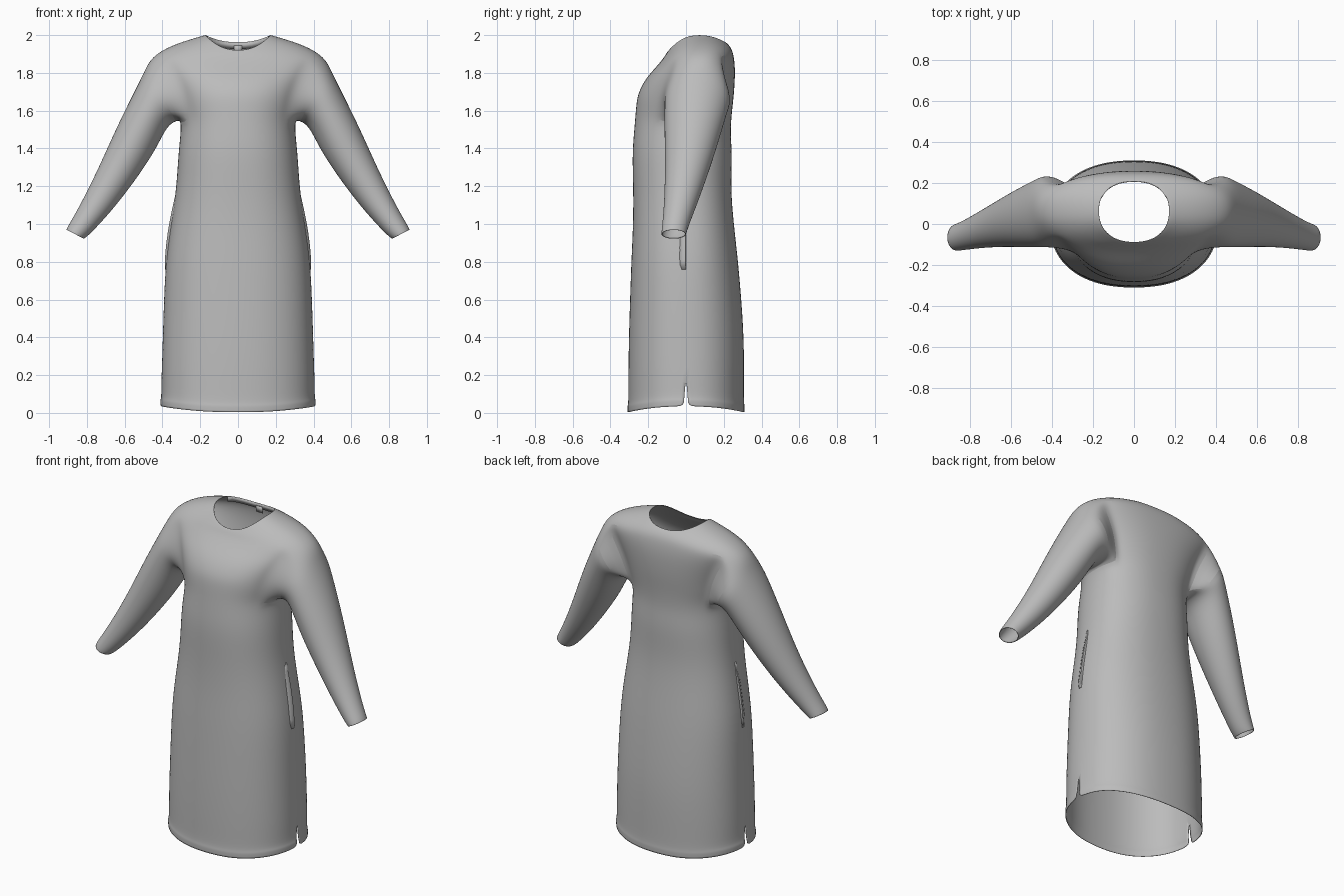
import bpy, bmesh, math
from mathutils import Vector

if "Cube" in bpy.data.objects:
    bpy.data.objects.remove(bpy.data.objects["Cube"])

N = 32  # columns around the body
cloth = bpy.data.materials.new("grey_cloth")
cloth.diffuse_color = (0.5, 0.5, 0.5, 1)
cloth.use_nodes = True
cloth.node_tree.nodes["Principled BSDF"].inputs["Base Color"].default_value = cloth.diffuse_color


def finish(bm, name, subsurf=0, thick=0.003):
    bmesh.ops.recalc_face_normals(bm, faces=bm.faces)
    me = bpy.data.meshes.new(name)
    bm.to_mesh(me)
    bm.free()
    ob = bpy.data.objects.new(name, me)
    bpy.context.collection.objects.link(ob)
    me.materials.append(cloth)
    if subsurf:
        m = ob.modifiers.new("smooth", 'SUBSURF')
        m.levels = m.render_levels = subsurf
    m = ob.modifiers.new("thickness", 'SOLIDIFY')
    m.thickness, m.offset = thick, -1
    for p in me.polygons:
        p.use_smooth = True
    bpy.context.view_layer.objects.active = ob
    ob.select_set(True)
    bpy.ops.object.shade_smooth_by_angle(angle=math.radians(40))
    ob.select_set(False)
    return ob


def power(v, e):
    return math.copysign(abs(v) ** e, v)


# body rings: half width, front y, back y, side y, z side, z front, z back
rings = [
    (.410, -.310, .310, .00, .035, .003, .003),
    (.412, -.312, .312, .00, .070, .040, .040),
    (.405, -.306, .308, .00, .080, .050, .050),
    (.406, -.307, .309, .00, .20, .19, .19),
    (.400, -.304, .308, .00, .40, .40, .40),
    (.393, -.297, .293, .00, .62, .62, .62),
    (.383, -.290, .275, .00, .82, .82, .82),
    (.356, -.281, .254, .00, 1.0, 1.0, 1.0),
    (.328, -.280, .238, .00, 1.18, 1.18, 1.18),
    (.318, -.286, .246, .00, 1.36, 1.36, 1.36),
    (.306, -.278, .237, .01, 1.47, 1.47, 1.47),
    (.302, -.270, .240, .03, 1.55, 1.56, 1.55),   # underarm
    (.325, -.265, .247, .04, 1.62, 1.63, 1.62),
    (.345, -.255, .255, .05, 1.69, 1.695, 1.69),
    (.385, -.215, .260, .06, 1.77, 1.77, 1.77),
    (.430, -.160, .260, .07, 1.84, 1.83, 1.84),
    (.462, -.120, .252, .08, 1.887, 1.878, 1.90),  # shoulder seam
    (.345, -.105, .240, .08, 1.950, 1.902, 1.93),
    (.235, -.098, .225, .07, 1.983, 1.912, 1.95),
    (.185, -.093, .213, .065, 1.998, 1.918, 1.96),
    (.172, -.090, .208, .065, 2.0, 1.920, 1.962),  # neckline
]
UNDER, SEAM, SLIT, HOLE = 11, 16, 3, 3


def ring_point(r, i):
    hw, yf, yb, yc, zs, zf, zb = r
    a = 2 * math.pi * i / N
    s, c = math.sin(a), math.cos(a)
    ext, z = (yb, zb) if s > 0 else (yf, zf)
    return Vector((hw * power(c, .88), yc + (ext - yc) * abs(s) ** .88,
                   zs + (z - zs) * s * s))


bm = bmesh.new()
grid = [[bm.verts.new(ring_point(r, i)) for i in range(N)] for r in rings]


def in_hole(k, i):
    near = [(i + HOLE) % N, (i - N // 2 + HOLE) % N]
    return UNDER <= k < SEAM and min(near) < 2 * HOLE


for k in range(len(rings) - 1):
    for i in range(N):
        if not in_hole(k, i):
            j = (i + 1) % N
            bm.faces.new((grid[k][i], grid[k][j], grid[k + 1][j], grid[k + 1][i]))

# sleeves, woven on from the armhole: outer x,z / inner x,z / front y, back y
sleeve = [
    (.500, 1.800, .325, 1.545, -.115, .245),
    (.540, 1.720, .375, 1.520, -.115, .225),
    (.640, 1.520, .430, 1.400, -.115, .180),
    (.715, 1.350, .525, 1.255, -.112, .130),
    (.795, 1.180, .650, 1.090, -.115, .070),
    (.870, 1.040, .755, .975, -.125, .020),
    (.900, .990, .800, .932, -.130, .005),
    (.909, .970, .815, .922, -.130, .000),
]
for side, base in ((1, 0), (-1, N // 2)):
    def col(k, d):
        return grid[k][(base + d * side) % N]  # d > 0 lies towards the back on both sides? see below
    # walk the armhole edge: top middle, back, bottom, front
    path = [(SEAM, d) for d in range(0, HOLE)]
    path += [(k, HOLE) for k in range(SEAM, UNDER, -1)]
    path += [(UNDER, d) for d in range(HOLE, -HOLE, -1)]
    path += [(k, -HOLE) for k in range(UNDER, SEAM)]
    path += [(SEAM, d) for d in range(-HOLE, 0)]
    prev = [col(k, d) for k, d in path]
    n = len(prev)
    for ox, oz, ix, iz, y0, y1 in sleeve:
        cur = []
        for j in range(n):
            a = 2 * math.pi * j / n
            u, v = .5 + .5 * math.cos(a), .5 + .5 * math.sin(a)
            cur.append(bm.verts.new((side * (ix + (ox - ix) * u),
                                     y0 + (y1 - y0) * v, iz + (oz - iz) * u)))
        for j in range(n):
            m = (j + 1) % n
            bm.faces.new((prev[j], prev[m], cur[m], cur[j]))
        prev = cur

# side slits at the hem
cut = []
for i in (0, N // 2):
    for k in range(SLIT):
        cut.append(bm.edges.get((grid[k][i], grid[k + 1][i])))
bmesh.ops.split_edges(bm, edges=cut)
for v in bm.verts:
    if v.co.z < .19 and abs(v.co.y) < 1e-4 and abs(v.co.x) > .35:
        s = sum(f.calc_center_median().y for f in v.link_faces)
        v.co.y += math.copysign(.016 * (1 - v.co.z / .2), s)
loose = [v for v in bm.verts if not v.link_faces]
bmesh.ops.delete(bm, geom=loose, context='VERTS')
finish(bm, "dress", 2)


# side pocket edges: narrow raised lips along the side seams
def side_x(z):
    for a, b in zip(rings, rings[1:]):
        if a[4] <= z <= b[4]:
            return a[0] + (b[0] - a[0]) * (z - a[4]) / (b[4] - a[4])


for side, name in ((1, "pocket_edge_left"), (-1, "pocket_edge_right")):
    bm = bmesh.new()
    rows = []
    for k in range(9):
        z = .76 + .39 * k / 8
        bulge = .009 * math.sin(math.pi * k / 8)
        rows.append([bm.verts.new((side * (side_x(z) + dx), y, z)) for dx, y in
                     ((-.012, -.045), (bulge, -.012), (bulge, -.002), (-.012, .004))])
    for a, b in zip(rows, rows[1:]):
        for j in range(3):
            bm.faces.new((a[j], a[j + 1], b[j + 1], b[j]))
    finish(bm, name)

# inner neck facing and the blank tab behind the neck
bm = bmesh.new()
rows = []
for k in range(13):
    p = ring_point(rings[-1], 2 + k)
    rows.append([bm.verts.new((p.x * f, p.y + dy, p.z - dz))
                 for f, dy, dz in ((1, 0, .001), (1.03, .008, .035))])
for a, b in zip(rows, rows[1:]):
    bm.faces.new((a[0], a[1], b[1], b[0]))
finish(bm, "neck_facing")
bm = bmesh.new()
bm.faces.new([bm.verts.new(c) for c in ((-.022, .204, 1.945), (.022, .204, 1.945),
                                        (.022, .209, 1.905), (-.022, .209, 1.905))])
finish(bm, "neck_tab")
